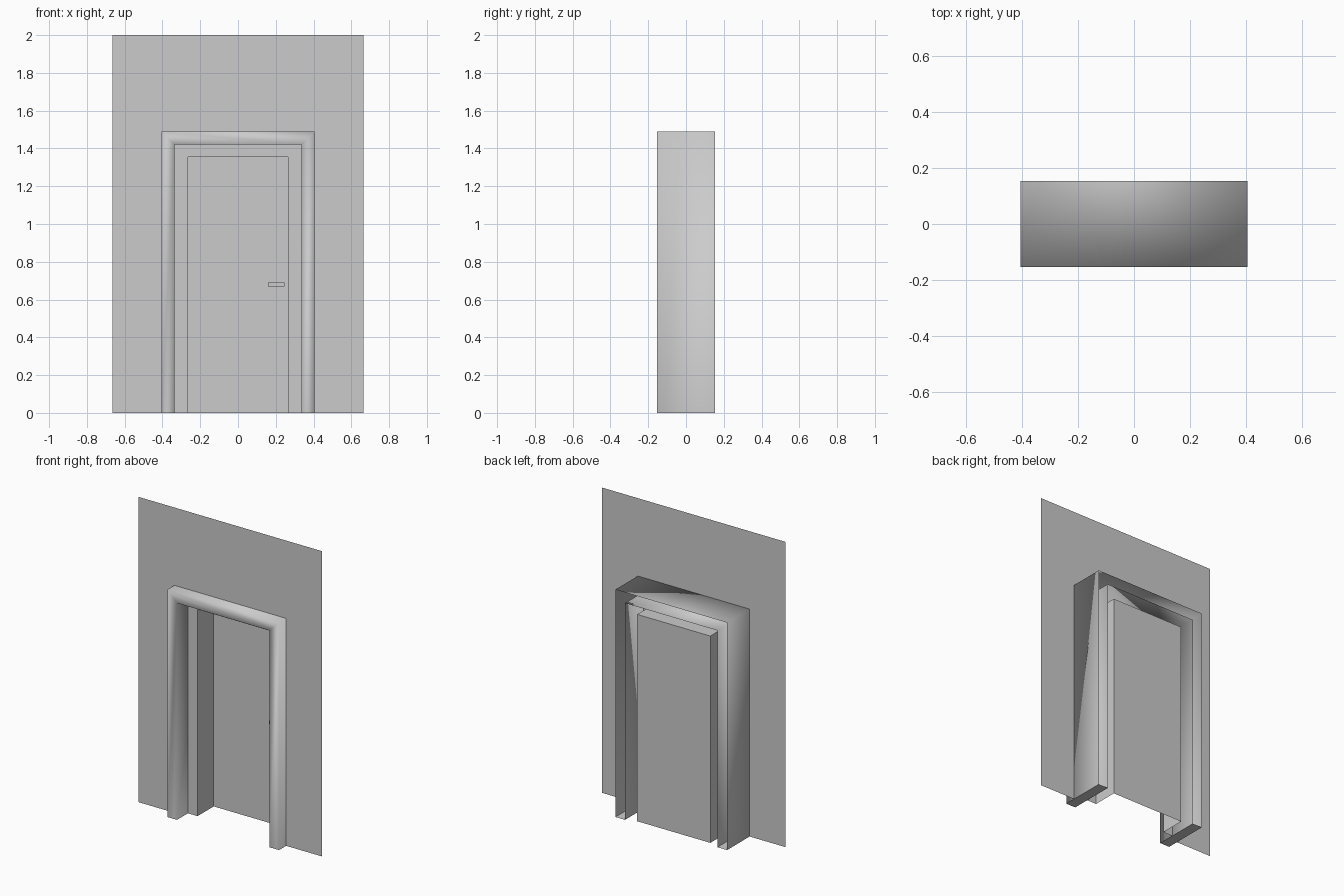
import bpy, bmesh

if "Cube" in bpy.data.objects:
    bpy.data.objects.remove(bpy.data.objects["Cube"])


def make_object(name, bm, smooth=False):
    bmesh.ops.remove_doubles(bm, verts=bm.verts, dist=1e-5)
    mesh = bpy.data.meshes.new(name)
    bm.to_mesh(mesh)
    bm.free()
    for p in mesh.polygons:
        p.use_smooth = smooth
    ob = bpy.data.objects.new(name, mesh)
    bpy.context.collection.objects.link(ob)
    return ob


def arch_sheet(bm, profile):
    """Sweep (half_width, height, y) points up, over and down the doorway."""
    rows = [[bm.verts.new(c) for c in ((-w, y, 0), (-w, y, h), (w, y, h), (w, y, 0))]
            for w, h, y in profile]
    for a, b in zip(rows, rows[1:]):
        for i in range(3):
            bm.faces.new((a[i], a[i + 1], b[i + 1], b[i]))


def quad(bm, pts):
    bm.faces.new([bm.verts.new(p) for p in pts])


def add_box(bm, x0, x1, y0, y1, z0, z1):
    vs = bmesh.ops.create_cube(bm, size=1)["verts"]
    for v in vs:
        v.co = ((x0 + x1) / 2 + v.co.x * (x1 - x0),
                (y0 + y1) / 2 + v.co.y * (y1 - y0),
                (z0 + z1) / 2 + v.co.z * (z1 - z0))


OUT, MID, INN = (0.405, 1.49), (0.335, 1.42), (0.265, 1.355)
FRONT, BACK, WALL, STEP, DOOR = -0.153, 0.153, -0.08, -0.04, 0.127

# Thin wall around the opening
bm = bmesh.new()
arch_sheet(bm, [(0.665, 2.0, WALL), (*OUT, WALL)])
make_object("wall", bm)

# Casing, open at the back, softly shaded
bm = bmesh.new()
arch_sheet(bm, [(*OUT, BACK), (*OUT, FRONT), (*MID, FRONT), (*MID, BACK)])
make_object("door_casing", bm, smooth=True)

# Caps under the two casing legs
bm = bmesh.new()
for s in (-1, 1):
    a, b = sorted((s * MID[0], s * OUT[0]))
    quad(bm, [(a, FRONT, 0), (a, BACK, 0), (b, BACK, 0), (b, FRONT, 0)])
make_object("casing_feet", bm)

# Stepped jamb leading back to the door
bm = bmesh.new()
arch_sheet(bm, [(*MID, STEP), (*INN, STEP), (*INN, DOOR)])
make_object("door_jamb", bm)

# Door panel
bm = bmesh.new()
w, h = INN
quad(bm, [(-w, DOOR, 0), (w, DOOR, 0), (w, DOOR, h), (-w, DOOR, h)])
make_object("door_panel", bm)

# Lever handle: bar and stem
bm = bmesh.new()
add_box(bm, 0.16, 0.245, 0.09, 0.105, 0.67, 0.69)
add_box(bm, 0.225, 0.245, 0.105, DOOR, 0.67, 0.69)
make_object("door_handle", bm)
